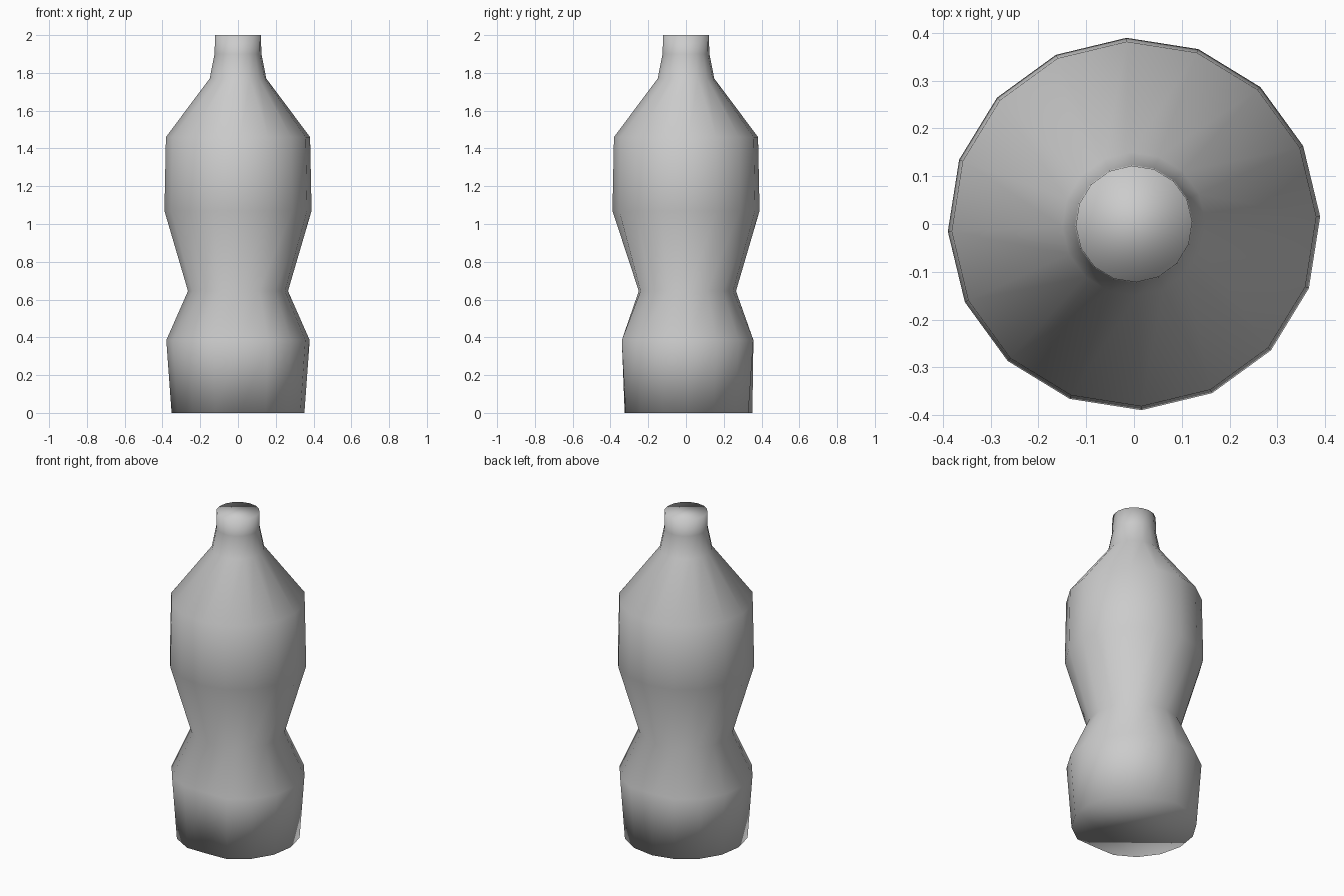
import bpy, bmesh, math

if "Cube" in bpy.data.objects:
    bpy.data.objects.remove(bpy.data.objects["Cube"])

SIDES = 16
TURN = math.radians(2.3)

# bottle profile: radius, height, flattened front limit (y)
PROFILE = [
    (0.352, 0.00, -0.325),
    (0.38, 0.385, -0.34),
    (0.265, 0.645, -0.25),
    (0.39, 1.07, -1),
    (0.382, 1.46, -1),
    (0.15, 1.77, -1),
    (0.124, 1.90, -1),
    (0.122, 2.00, -1),
]

bm = bmesh.new()
rings = []
for r, z, front in PROFILE:
    ring = []
    for i in range(SIDES):
        a = TURN + 2 * math.pi * i / SIDES
        y = max(r * math.sin(a), front)
        if z < 0.5:
            y = min(y, 0.357)  # slightly flattened back of the foot
        ring.append(bm.verts.new((r * math.cos(a), y, z)))
    rings.append(ring)

# walls between neighbouring rings
for low, high in zip(rings, rings[1:]):
    for i in range(SIDES):
        j = (i + 1) % SIDES
        bm.faces.new((low[i], low[j], high[j], high[i]))

# closed base and mouth
bm.faces.new(rings[0][::-1])
bm.faces.new(rings[-1])
for f in bm.faces:
    f.smooth = True

mesh = bpy.data.meshes.new("bottle")
bm.to_mesh(mesh)
bm.free()
bpy.context.collection.objects.link(bpy.data.objects.new("bottle", mesh))
